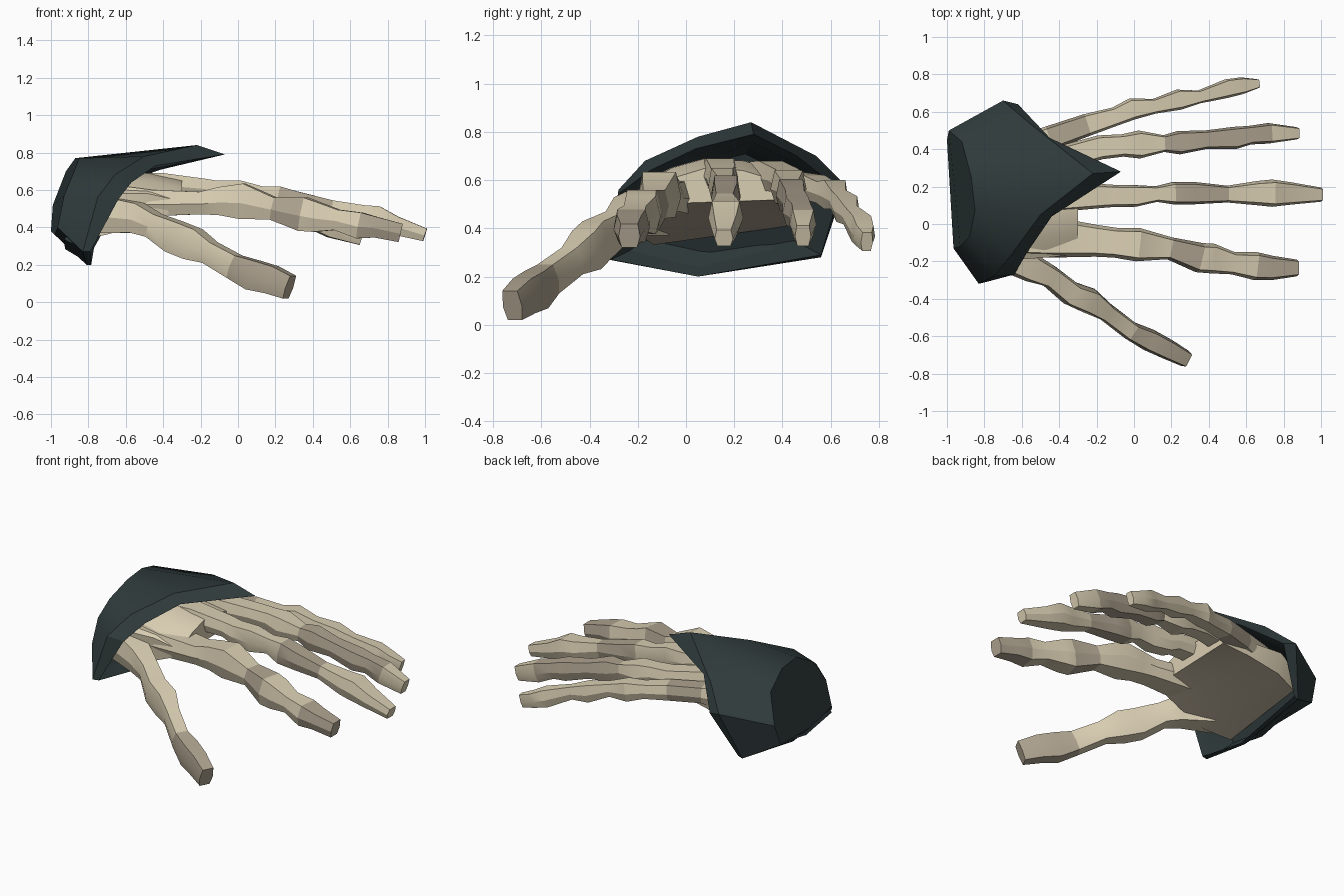
import bpy, bmesh, math
from mathutils import Vector


def material(name, color):
    m = bpy.data.materials.new(name)
    m.diffuse_color = (*color, 1)
    return m


BONE = material("pale_bone", (0.70, 0.62, 0.45))
TAN = material("aged_bone", (0.43, 0.37, 0.28))
CLOTH = material("dark_cloth", (0.028, 0.042, 0.043))


def loft(name, rings, mats, rule=None, angle=25):
    """Skin closed rings of equal size, cap both ends and colour the faces by rule(ring, side)."""
    bm = bmesh.new()
    rows = [[bm.verts.new(p) for p in r] for r in rings]
    n = len(rows[0])
    for i in range(len(rows) - 1):
        for j in range(n):
            f = bm.faces.new((rows[i][j], rows[i][(j + 1) % n],
                              rows[i + 1][(j + 1) % n], rows[i + 1][j]))
            f.material_index = rule(i, j) if rule else 0
    first = bm.faces.new(rows[0][::-1])
    last = bm.faces.new(rows[-1])
    if rule:
        first.material_index = rule(0, 0)
        last.material_index = rule(len(rows) - 2, 0)
    bmesh.ops.recalc_face_normals(bm, faces=bm.faces[:])
    me = bpy.data.meshes.new(name)
    bm.to_mesh(me)
    bm.free()
    for m in mats:
        me.materials.append(m)
    ob = bpy.data.objects.new(name, me)
    bpy.context.collection.objects.link(ob)
    bpy.ops.object.select_all(action='DESELECT')
    ob.select_set(True)
    bpy.context.view_layer.objects.active = ob
    bpy.ops.object.shade_smooth_by_angle(angle=math.radians(angle))
    return ob


# Bone cross-section: flat top, bulging sides, narrower underside
SECTION = [(-.78, 1), (.78, 1), (1, -.1), (.72, -1), (-.72, -1), (-1, -.1)]


def finger(name, stations, tan_spans):
    """Stations are x, y, z, half width, half height; tan_spans are ranges of x."""
    pts = [Vector(s[:3]) for s in stations]
    rings = []
    for i, s in enumerate(stations):
        t = (pts[min(i + 1, len(pts) - 1)] - pts[max(i - 1, 0)]).normalized()
        side = t.cross(Vector((0, 0, 1))).normalized()
        up = side.cross(t)
        rings.append([pts[i] + side * a * s[3] + up * b * s[4] for a, b in SECTION])

    def rule(i, j):
        x = (stations[i][0] + stations[i + 1][0]) / 2
        return int(any(lo < x < hi for lo, hi in tan_spans))
    return loft(name, rings, [BONE, TAN], rule)


# Fingers, from the wrist outwards through the knuckles
finger("index_finger", [
    (-.68, -.06, .53, .11, .10), (-.45, -.07, .53, .11, .07), (-.20, -.09, .53, .085, .06),
    (-.10, -.10, .54, .08, .075), (.02, -.11, .54, .09, .095), (.19, -.13, .50, .06, .06),
    (.35, -.18, .47, .08, .09), (.42, -.185, .455, .08, .08), (.53, -.21, .44, .06, .055),
    (.65, -.225, .41, .075, .07), (.74, -.235, .40, .065, .055), (.87, -.235, .37, .045, .05)],
    [(.18, .36), (.64, .9)])
finger("middle_finger", [
    (-.68, .13, .60, .08, .09), (-.40, .14, .63, .075, .06), (-.18, .15, .61, .065, .05),
    (-.12, .15, .59, .06, .06), (.01, .15, .58, .058, .07), (.12, .16, .57, .042, .05),
    (.21, .165, .55, .06, .07), (.32, .165, .53, .06, .06), (.50, .16, .50, .045, .045),
    (.66, .165, .46, .065, .06), (.74, .165, .45, .073, .065), (.84, .163, .41, .06, .05),
    (1.0, .157, .36, .038, .035)], [(.19, .52)])
finger("ring_finger", [
    (-.68, .26, .58, .07, .09), (-.40, .35, .62, .065, .06), (-.18, .41, .60, .065, .05),
    (-.06, .42, .59, .06, .055), (.03, .425, .57, .075, .07), (.16, .43, .555, .045, .045),
    (.24, .435, .54, .063, .065), (.38, .45, .51, .05, .05), (.54, .46, .47, .06, .06),
    (.62, .475, .455, .05, .05), (.72, .485, .42, .055, .06), (.87, .485, .37, .033, .045)],
    [(.15, .7)])
finger("little_finger", [
    (-.68, .38, .56, .07, .08), (-.45, .46, .58, .065, .05), (-.25, .53, .57, .06, .05),
    (-.10, .575, .55, .05, .045), (-.01, .615, .54, .058, .06), (.11, .63, .52, .04, .04),
    (.24, .665, .48, .055, .055), (.35, .68, .455, .035, .04), (.50, .725, .40, .05, .055),
    (.58, .74, .37, .045, .045), (.66, .75, .345, .025, .04)], [(-.5, -.22)])
finger("thumb", [
    (-.72, -.14, .47, .10, .10), (-.54, -.24, .45, .075, .08), (-.45, -.28, .41, .06, .065),
    (-.34, -.37, .35, .065, .085), (-.24, -.41, .31, .07, .085), (-.15, -.47, .265, .05, .06),
    (-.02, -.57, .19, .05, .065), (.08, -.62, .145, .06, .08), (.18, -.67, .12, .055, .075),
    (.275, -.72, .08, .045, .065)], [(.0, .4)])

# Palm: arched slab that thins out towards the knuckles
YS = (-.18, -.06, .08, .24, .38, .50)
TOP = (.58, .65, .69, .68, .64, .58)


def palm_ring(x, floor, tilt, width, lift):
    top = [(x, .14 + (y - .14) * width, z + lift) for y, z in zip(YS, TOP)]
    low = [(x, .14 + (y - .14) * width * .95, floor + tilt * (y - .14) + lift) for y in YS]
    return top + low[::-1]


loft("palm", [palm_ring(-.86, .40, .12, .9, -.03), palm_ring(-.70, .40, .12, 1.05, 0),
              palm_ring(-.48, .46, .1, 1.0, 0), palm_ring(-.30, .55, .03, .95, -.04)],
     [BONE, TAN], lambda i, j: int(6 <= j < 11))

# Sleeve: back end, shoulder crease, pointed rim, then the lining folding inwards
BACK = [(-.87, .25, .77), (-.85, .07, .77), (-.88, -.07, .69), (-.93, -.12, .57),
        (-.965, -.13, .40), (-.98, .12, .36), (-1, .45, .38), (-.99, .50, .52), (-.92, .44, .70)]
SHOULDER = [(-.22, .27, .84), (-.50, .05, .78), (-.66, -.17, .68), (-.75, -.28, .56),
            (-.83, -.32, .27), (-.81, .05, .20), (-.80, .56, .28), (-.70, .66, .58),
            (-.56, .54, .70)]
RIM = [(-.07, .28, .79), (-.44, .04, .73), (-.57, -.15, .64), (-.64, -.27, .55),
       (-.79, -.31, .27), (-.785, .05, .20), (-.77, .56, .29), (-.62, .64, .56),
       (-.45, .46, .70)]
center = Vector((0, .16, .50))


def inset(points, k, dx, back_limit):
    out = []
    for p in points:
        q = center + (Vector(p) - center) * k
        out.append((max(min(p[0] + dx, back_limit), -.93), q.y, q.z))
    return out


loft("sleeve", [BACK, SHOULDER, RIM, inset(RIM, .9, -.05, -.25), inset(RIM, .72, -.14, -.78)],
     [CLOTH], angle=30)
